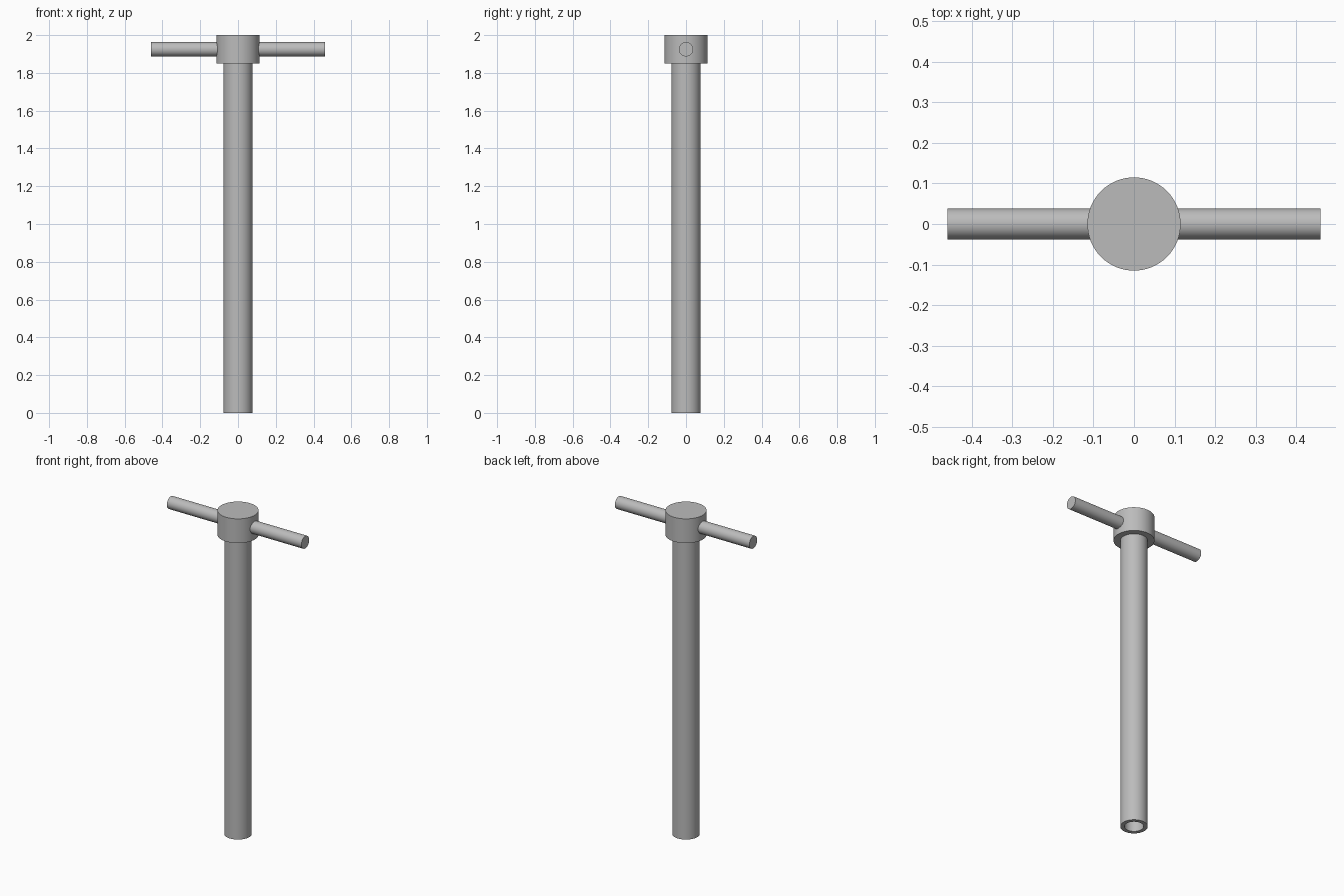
import bpy
import math
from mathutils import Matrix

if "Cube" in bpy.data.objects:
    bpy.data.objects.remove(bpy.data.objects["Cube"], do_unlink=True)

SEGMENTS = 64
STEEL = (0.5, 0.5, 0.5, 1.0)

steel = bpy.data.materials.new("grey steel")
steel.use_nodes = True
steel.diffuse_color = STEEL
steel.node_tree.nodes["Principled BSDF"].inputs["Base Color"].default_value = STEEL


def lathe(name, profile, turn=Matrix.Identity(4)):
    """Revolve (radius, height) points around z; points on the axis become caps."""
    verts, faces, rings = [], [], []
    for radius, height in profile:
        rings.append(len(verts))
        for i in range(SEGMENTS):
            a = 2 * math.pi * i / SEGMENTS
            verts.append(turn @ Matrix.Translation(
                (radius * math.cos(a), radius * math.sin(a), height)).translation)
    for low, high in zip(rings, rings[1:]):
        for i in range(SEGMENTS):
            j = (i + 1) % SEGMENTS
            faces.append((low + i, low + j, high + j, high + i))
    # Close both ends of the profile
    faces.append(tuple(reversed(range(SEGMENTS))))
    faces.append(tuple(range(rings[-1], rings[-1] + SEGMENTS)))
    mesh = bpy.data.meshes.new(name)
    mesh.from_pydata(verts, [], faces)
    mesh.materials.append(steel)
    obj = bpy.data.objects.new(name, mesh)
    bpy.context.collection.objects.link(obj)
    bpy.ops.object.select_all(action="DESELECT")
    obj.select_set(True)
    bpy.context.view_layer.objects.active = obj
    bpy.ops.object.shade_smooth_by_angle(angle=math.radians(30))
    return obj


# Hollow shaft, open at the bottom, bored up to the head
lathe("shaft", [(0.054, 1.85), (0.054, 0), (0.077, 0), (0.077, 1.86)])

# Solid head on top of the shaft
lathe("head", [(0.115, 1.85), (0.115, 2.0)])

# Cross handle through the head, along x
sideways = Matrix.Translation((0, 0, 1.925)) @ Matrix.Rotation(math.pi / 2, 4, "Y")
lathe("cross_handle", [(0.038, -0.46), (0.038, 0.46)], sideways)
